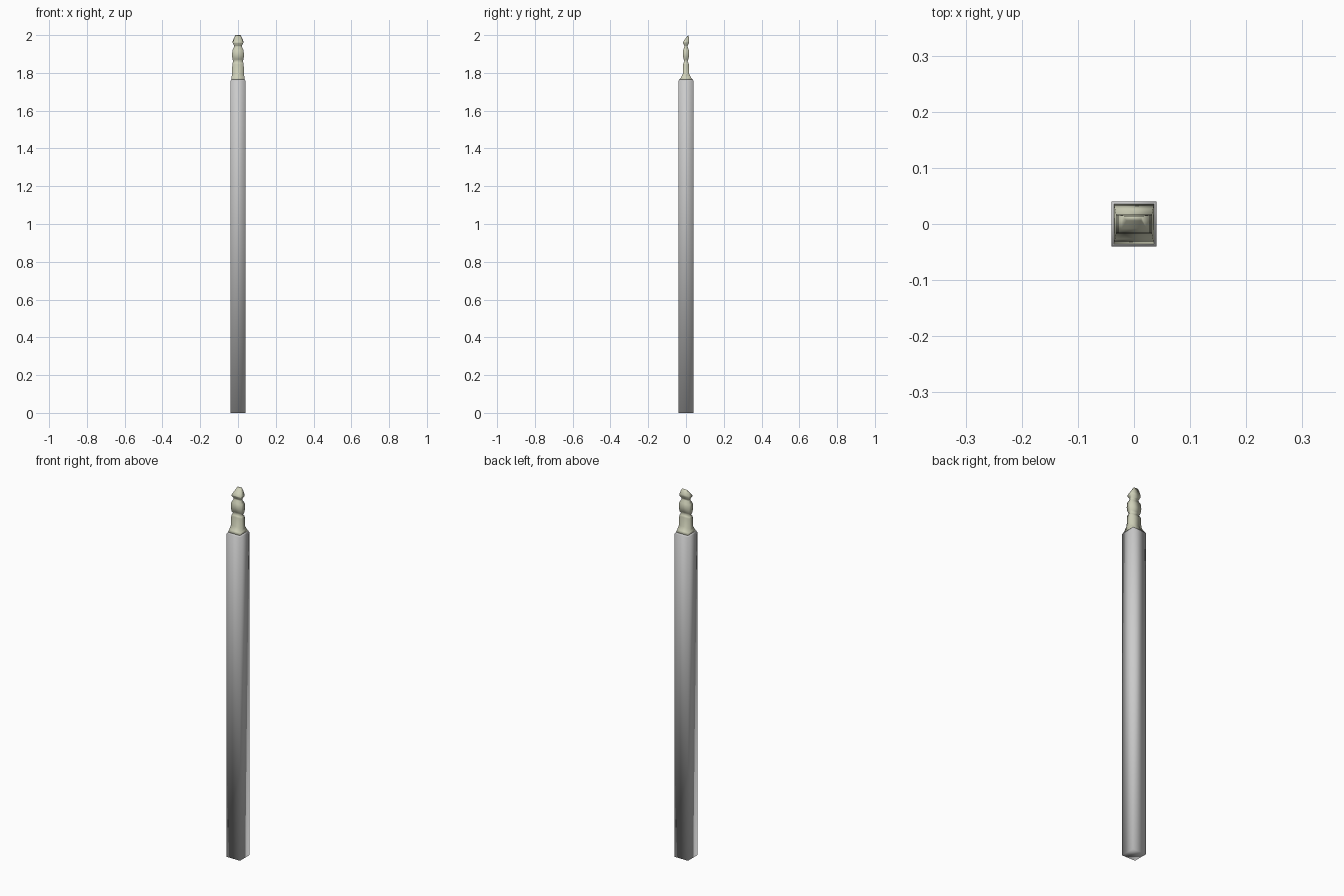
import bpy, bmesh

if "Cube" in bpy.data.objects:
    bpy.data.objects.remove(bpy.data.objects["Cube"])


def loft(name, sections):
    """Rectangular sections: half width x, y front, y back, z front, z back."""
    bm = bmesh.new()
    rings = []
    for hx, yf, yb, zf, zb in sections:
        corners = [(-hx, yf, zf), (hx, yf, zf), (hx, yb, zb), (-hx, yb, zb)]
        rings.append([bm.verts.new(c) for c in corners])
    for a, b in zip(rings, rings[1:]):
        for i in range(4):
            j = (i + 1) % 4
            bm.faces.new((a[i], a[j], b[j], b[i]))
    bm.faces.new(rings[0][::-1])
    bm.faces.new(rings[-1])
    bmesh.ops.recalc_face_normals(bm, faces=bm.faces[:])
    for f in bm.faces:
        f.smooth = True
    mesh = bpy.data.meshes.new(name)
    bm.to_mesh(mesh)
    bm.free()
    obj = bpy.data.objects.new(name, mesh)
    bpy.context.collection.objects.link(obj)
    return obj


def level(hx, hy, z):
    return (hx, -hy, hy, z, z)


# Square post with a softened upper rim
post = loft("post", [level(0.04, 0.04, 0), level(0.04, 0.04, 1.757),
                     level(0.036, 0.036, 1.764)])

# Carved finial: flared foot, two waists, slanted chisel head
finial = loft("finial", [
    level(0.036, 0.036, 1.763),
    level(0.034, 0.027, 1.775),
    level(0.032, 0.016, 1.795),
    level(0.030, 0.015, 1.845),
    level(0.029, 0.013, 1.853),
    level(0.025, 0.008, 1.861),
    level(0.030, 0.013, 1.872),
    level(0.031, 0.017, 1.895),
    level(0.030, 0.015, 1.920),
    level(0.021, 0.009, 1.937),
    level(0.021, 0.009, 1.944),
    level(0.028, 0.016, 1.958),
    (0.028, -0.016, 0.016, 1.962, 1.968),
    (0.022, -0.008, 0.015, 1.975, 1.984),
    (0.013, 0.006, 0.014, 1.994, 2.0),
])
mat = bpy.data.materials.new("pale_olive")
mat.diffuse_color = (0.62, 0.63, 0.48, 1)
mat.use_nodes = True
mat.node_tree.nodes["Principled BSDF"].inputs["Base Color"].default_value = mat.diffuse_color
finial.data.materials.append(mat)
